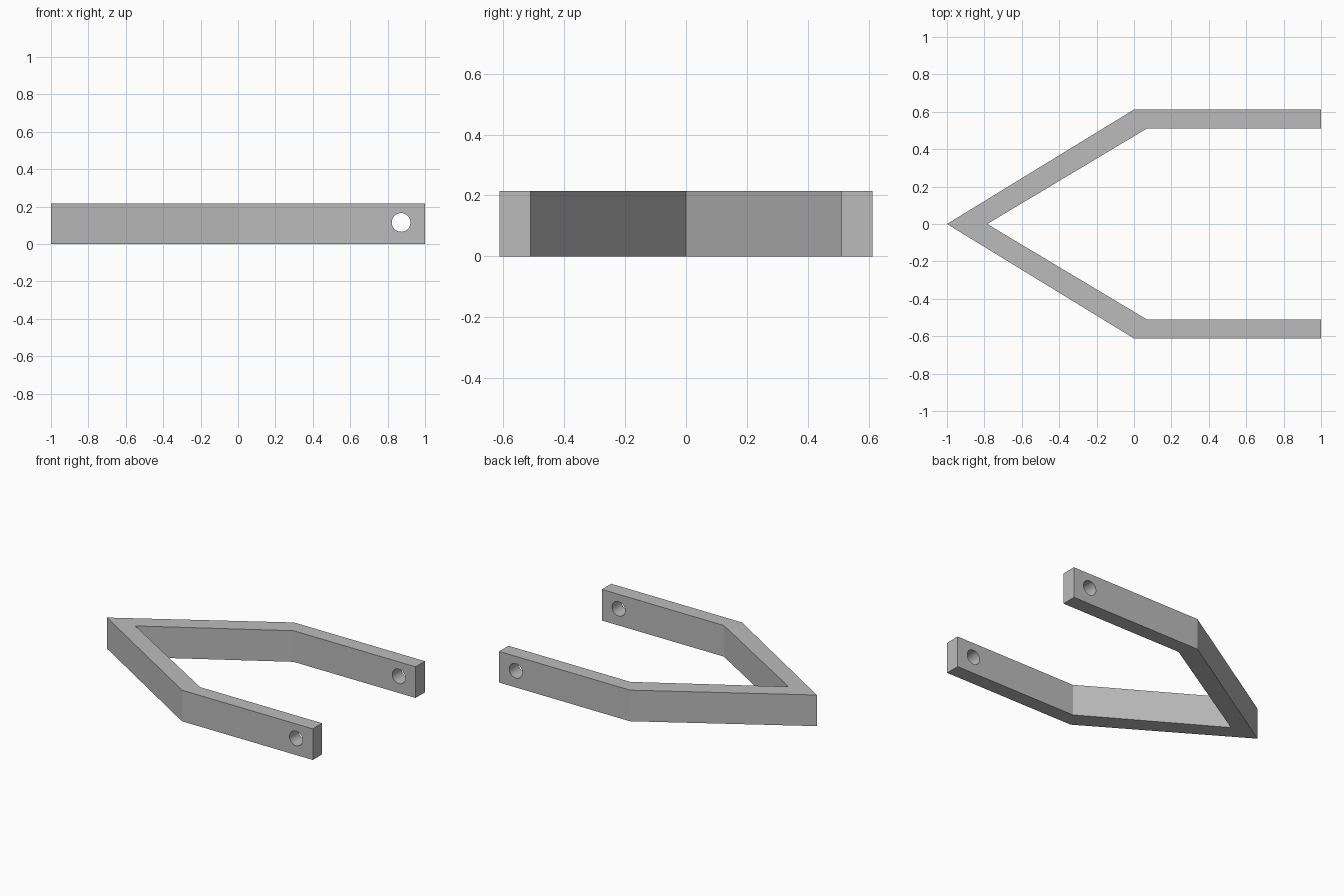
import bpy
import bmesh
import math

cube = bpy.data.objects.get("Cube")
if cube:
    bpy.data.objects.remove(cube, do_unlink=True)

HEIGHT = 0.215
HOLE_X, HOLE_Z, HOLE_RADIUS = 0.872, 0.115, 0.05

grey = bpy.data.materials.new("plain grey")
grey.use_nodes = True
colour = (0.5, 0.5, 0.5, 1)
grey.diffuse_color = colour
grey.node_tree.nodes["Principled BSDF"].inputs["Base Color"].default_value = colour

# Fork outline: one half from tip to arm end, mirrored across y = 0
outer = [(-1, 0), (0, 0.612), (1, 0.612)]
inner = [(1, 0.51), (0.068, 0.51), (-0.785, 0)]
half = outer + inner
other_half = [(x, -y) for x, y in reversed(half)]
outline = half + other_half[1:-1]

bm = bmesh.new()
base = bm.faces.new([bm.verts.new((x, y, 0)) for x, y in outline])
raised = bmesh.ops.extrude_face_region(bm, geom=[base])["geom"]
top_verts = [v for v in raised if isinstance(v, bmesh.types.BMVert)]
bmesh.ops.translate(bm, verts=top_verts, vec=(0, 0, HEIGHT))
bmesh.ops.recalc_face_normals(bm, faces=bm.faces)
mesh = bpy.data.meshes.new("fork_frame")
bm.to_mesh(mesh)
bm.free()
mesh.materials.append(grey)
frame = bpy.data.objects.new("fork_frame", mesh)
bpy.context.collection.objects.link(frame)

# Round pin hole through both arms
bpy.ops.mesh.primitive_cylinder_add(vertices=48, radius=HOLE_RADIUS, depth=2,
                                    location=(HOLE_X, 0, HOLE_Z),
                                    rotation=(math.pi / 2, 0, 0))
cutter = bpy.context.object
cutter.name = "pin_hole_cutter"
cutter.data.materials.append(grey)

bpy.context.view_layer.objects.active = frame
hole = frame.modifiers.new("pin_hole", "BOOLEAN")
hole.operation = "DIFFERENCE"
hole.solver = "EXACT"
hole.object = cutter
bpy.ops.object.modifier_apply(modifier=hole.name)
bpy.data.objects.remove(cutter, do_unlink=True)

# Smooth hole walls, crisp frame edges
bpy.ops.object.select_all(action="DESELECT")
frame.select_set(True)
bpy.ops.object.shade_smooth_by_angle(angle=math.radians(25))
